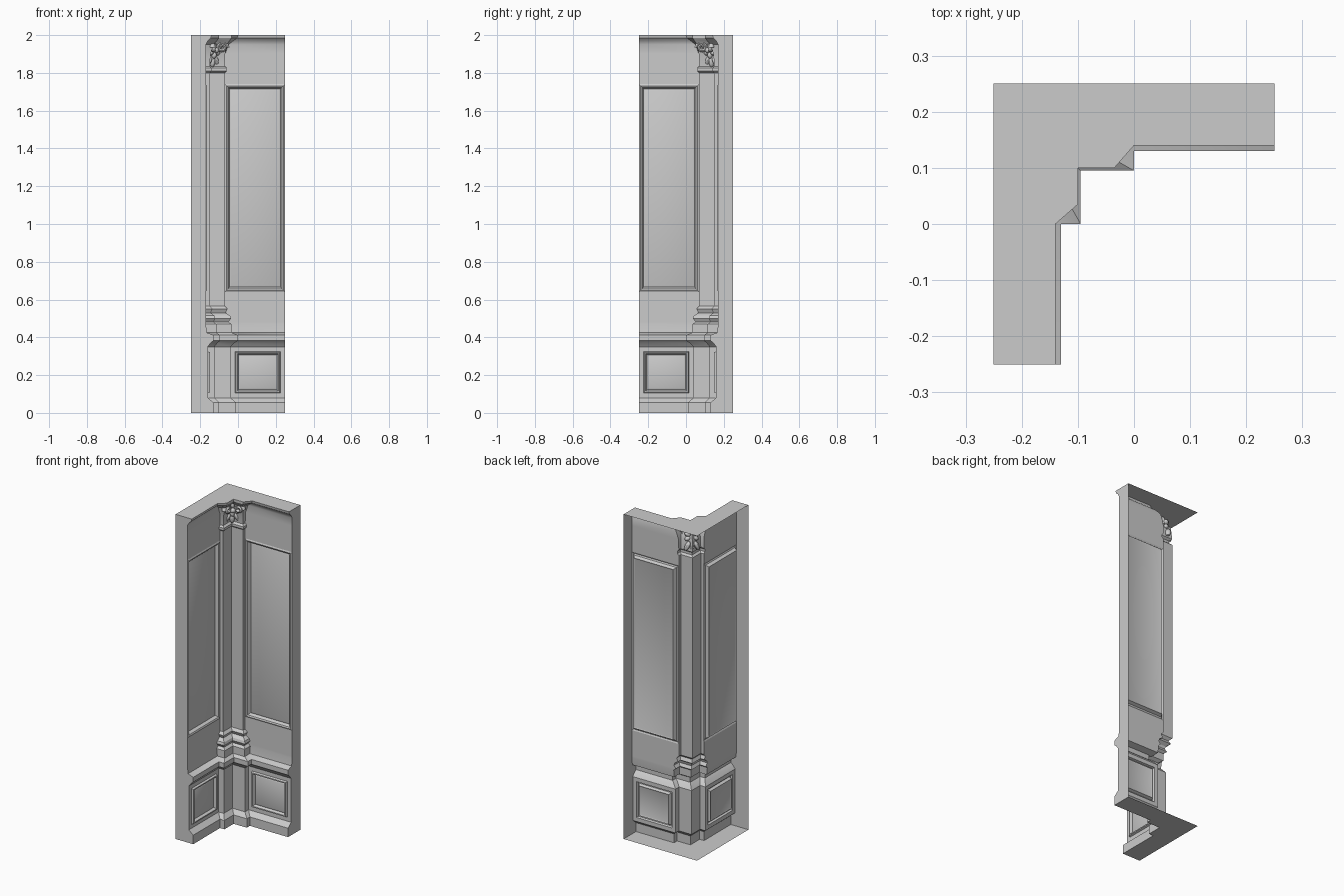
import bpy, bmesh, math
from mathutils import Vector, Matrix

if "Cube" in bpy.data.objects:
    bpy.data.objects.remove(bpy.data.objects["Cube"])

H = 0.25  # half size of the corner footprint

# Horizontal sections: z, wall depth, pilaster depth, pilaster edge, side splay
SECTIONS = [
    (0.00, .12, .15, -.01, 0), (0.055, .12, .15, -.01, 0), (0.08, .09, .125, -.04, 0),
    (0.35, .09, .125, -.04, 0), (0.37, .105, .14, -.02, 0), (0.382, .12, .155, 0, 0),
    (0.412, .12, .155, 0, 0), (0.425, .085, .135, -.035, 0), (0.47, .08, .135, -.035, 0),
    (0.482, .08, .12, -.05, 0), (0.50, .08, .13, -.037, 0), (0.515, .08, .125, -.042, 0),
    (0.53, .08, .105, -.065, 0), (0.55, .08, .115, -.055, 0), (0.565, .08, .1, -.07, 0),
    (0.64, .08, .1, -.07, 0), (1.74, .08, .1, -.07, 0), (1.80, .08, .1, -.07, 0),
    (1.81, .08, .112, -.06, 0), (1.825, .08, .112, -.06, 0), (1.835, .08, .1, -.07, 0),
    (1.90, .08, .105, -.068, 0), (1.95, .08, .12, -.06, .01), (1.97, .09, .14, -.045, .02),
    (1.985, .107, .15, -.035, .03), (2.00, .11, .15, -.035, .035),
]


def finish(bm, name, angle=30):
    bmesh.ops.recalc_face_normals(bm, faces=bm.faces)
    mesh = bpy.data.meshes.new(name)
    bm.to_mesh(mesh)
    bm.free()
    ob = bpy.data.objects.new(name, mesh)
    bpy.context.collection.objects.link(ob)
    bpy.ops.object.select_all(action='DESELECT')
    ob.select_set(True)
    bpy.context.view_layer.objects.active = ob
    bpy.ops.object.shade_smooth_by_angle(angle=math.radians(angle))
    return ob


def ring(z, w, d, e, s):
    """Front outline of the L at one height, mirrored over the diagonal."""
    half = [(H, H - w), (e + s, H - w), (e, H - d)]
    other = [(-y, -x) for x, y in reversed(half)]
    return [(x, y, z) for x, y in half + [(d - H, H - d)] + other]


# Panelled corner shell, open at the back
bm = bmesh.new()
rings = [[bm.verts.new(p) for p in ring(*s)] for s in SECTIONS]
lower, upper = [], []
for (za, *_), a, b in zip(SECTIONS, rings, rings[1:]):
    last = len(a) - 2
    for k in range(last + 1):
        f = bm.faces.new((a[k], b[k], b[k + 1], a[k + 1]))
        if k in (0, last):
            if za == 0.08:
                lower.append(f)
            elif za == 0.64:
                upper.append(f)

# Back edges closed by end caps, floor and top
back = [[bm.verts.new((x, y, z)) for x, y in ((H, H), (-H, H), (-H, -H))] for z in (0, 2)]
for r, bk in ((rings[0], back[0]), (rings[-1], back[1])):
    bm.faces.new(r + list(reversed(bk)))
for k, j in ((0, 0), (-1, 2)):
    bm.faces.new([r[k] for r in rings] + [back[1][j], back[0][j]])

# Moulded frames and sunken fields
for faces, steps in (
        (upper, ((.006, .008), (.012, .004), (.012, -.004), (.012, -.018), (.012, .004))),
        (lower, ((.035, 0), (.006, .012), (.01, 0), (.01, -.016), (.012, .004)))):
    for thick, depth in steps:
        bmesh.ops.inset_individual(bm, faces=faces, thickness=thick, depth=depth)
finish(bm, "corner_wall_panel")


# Carved capital ornament in the corner
diag = Matrix.Rotation(math.radians(45), 4, 'Z')  # local -y faces out of the corner


def blob(bm, loc, size, tilt=0):
    m = (Matrix.Translation(loc) @ diag @ Matrix.Rotation(tilt, 4, 'Y')
         @ Matrix.Diagonal((*size, 1)))
    bmesh.ops.create_uvsphere(bm, u_segments=12, v_segments=8, radius=1, matrix=m)


centre = Vector((-.127, .127, 1.92))
bm = bmesh.new()
blob(bm, centre + Vector((.012, -.012, 0)), (.015, .014, .015))
for i in range(6):
    t = i * math.tau / 6
    off = diag @ Vector((.026 * math.sin(t), 0, .026 * math.cos(t)))
    blob(bm, centre + off, (.013, .014, .018), t)
finish(bm, "capital_rosette")

# Leaves hanging below the rosette
bm = bmesh.new()
for t in (-.45, 0, .45):
    off = diag @ Vector((-.06 * math.sin(t), .012, -.06 * math.cos(t)))
    blob(bm, centre + off, (.014, .016, .03), t)
finish(bm, "capital_leaves")


# Scrolls on both faces of the capital
def scroll(name, arm):
    bm = bmesh.new()
    loops = []
    n, m = 22, 8
    for i in range(n + 1):
        u = i / n
        ang, rad, tube = u * 1.6 * math.tau, .028 * (1 - .8 * u), .010 * (1 - .35 * u)
        row = []
        for j in range(m):
            v = j * math.tau / m
            r = rad + tube * math.cos(v)
            x = -.083 + r * math.cos(ang)
            y = .135 - .012 * u + tube * 1.3 * math.sin(v)
            if arm:
                x, y = -y, -x
            row.append(bm.verts.new((x, y, 1.935 + r * math.sin(ang))))
        loops.append(row)
    for a, b in zip(loops, loops[1:]):
        for j in range(m):
            bm.faces.new((a[j], a[(j + 1) % m], b[(j + 1) % m], b[j]))
    bm.faces.new(loops[0])
    bm.faces.new(loops[-1])
    finish(bm, name, 50)


scroll("capital_scroll_back_arm", False)
scroll("capital_scroll_left_arm", True)
